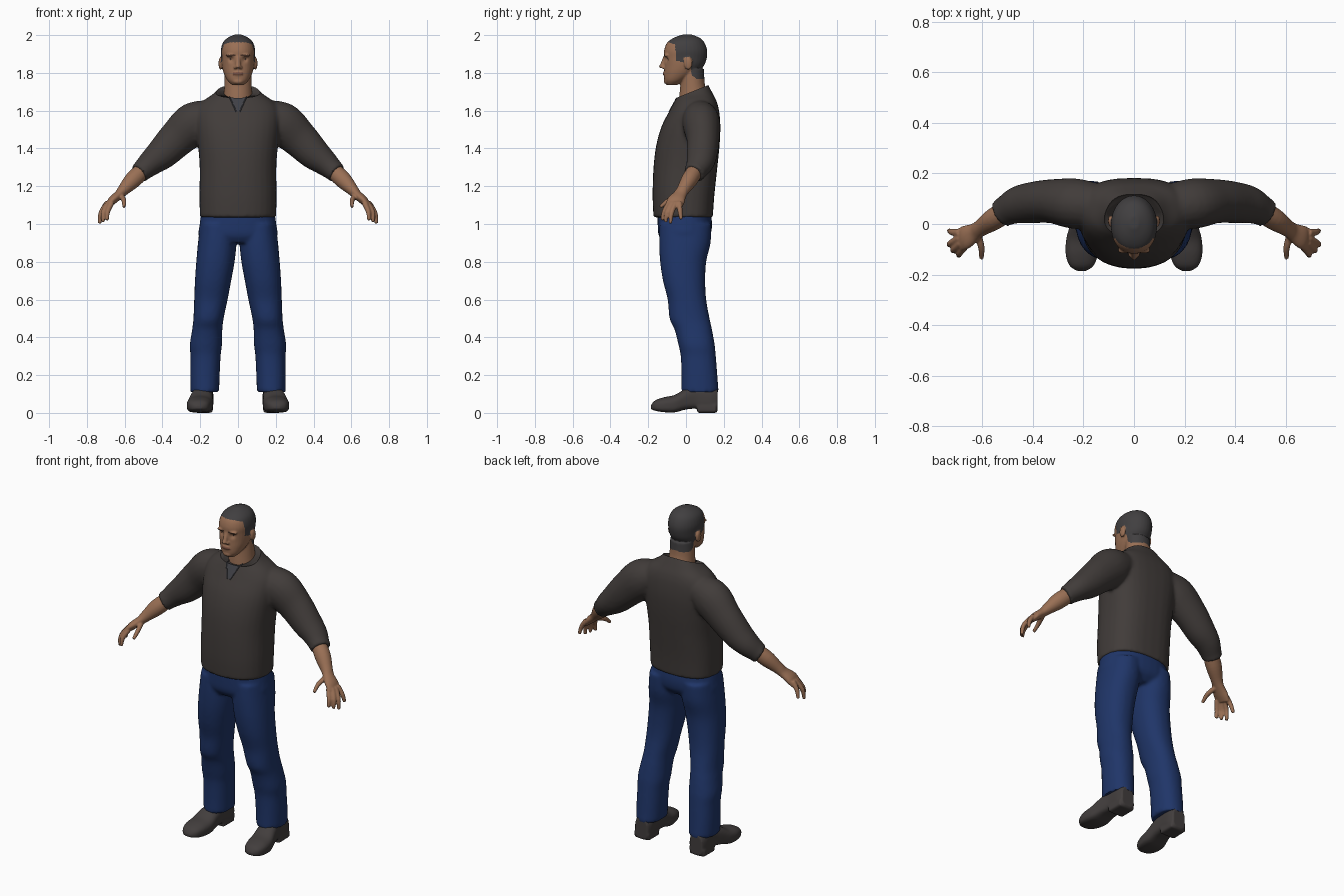
import bpy, bmesh, math
from mathutils import Vector, Matrix

if "Cube" in bpy.data.objects:
    bpy.data.objects.remove(bpy.data.objects["Cube"])


def material(name, *rgb):
    mat = bpy.data.materials.new(name)
    mat.use_nodes = True
    mat.diffuse_color = (*rgb, 1)
    mat.node_tree.nodes["Principled BSDF"].inputs["Base Color"].default_value = (*rgb, 1)
    return mat


skin = material("skin", .32, .16, .09)
lips = material("lips", .2, .085, .055)
hair = material("hair", .053, .05, .052)
brow = material("brow_brown", .07, .035, .022)
eye_dark = material("eye_dark", .06, .045, .04)
knit = material("shirt_charcoal", .053, .045, .042)
lining = material("shirt_lining", .05, .051, .06)
denim = material("denim_blue", .014, .036, .14)
leather = material("shoe_leather", .055, .048, .047)


def resample(rows, steps=5):
    """Smooth spline through rows of numbers."""
    padded = [rows[0], *rows, rows[-1]]
    out = []
    for a, b, c, d in zip(padded, padded[1:], padded[2:], padded[3:]):
        for step in range(steps):
            t = step / steps
            out.append([q + .5 * t * (r - p + t * (2 * p - 5 * q + 4 * r - s + t * (3 * (q - r) + s - p)))
                        for p, q, r, s in zip(a, b, c, d)])
    return out + [list(rows[-1])]


def skin_rings(bm, frames, low=1, high=1, count=32):
    """Closed loft through (centre, u, v) frames; low and high set the squareness."""
    rings = []
    for centre, u, v in frames:
        ring = []
        for k in range(count):
            angle = math.tau * k / count
            c, s = math.cos(angle), math.sin(angle)
            e = high if s > 0 else low
            ring.append(bm.verts.new(centre + u * math.copysign(abs(c) ** e, c)
                                     + v * math.copysign(abs(s) ** e, s)))
        rings.append(ring)
    for a, b in zip(rings, rings[1:]):
        for k in range(count):
            n = (k + 1) % count
            bm.faces.new((a[k], a[n], b[n], b[k]))
    bm.faces.new(rings[0][::-1])
    bm.faces.new(rings[-1])


def stack(bm, rows, along="z", low=1, high=1):
    """Loft of flat sections: position, x limits, then limits on the other axis."""
    frames = []
    for pos, x0, x1, a, b in resample(rows):
        mid, half = (a + b) / 2, (b - a) / 2
        centre = (mid, pos) if along == "z" else (pos, mid)
        axis = (0, half, 0) if along == "z" else (0, 0, half)
        frames.append((Vector(((x0 + x1) / 2, *centre)), Vector(((x1 - x0) / 2, 0, 0)), Vector(axis)))
    skin_rings(bm, frames, low, high)


def centred(rows):
    return [(z, -x, x, a, b) for z, x, a, b in rows]


def limb(bm, rows):
    """Loft along a path: x, y, z, thickness, width towards y."""
    rows = resample(rows)
    points = [Vector(r[:3]) for r in rows]
    frames = []
    for i, row in enumerate(rows):
        tangent = (points[min(i + 1, len(rows) - 1)] - points[max(i - 1, 0)]).normalized()
        up = tangent.cross(Vector((0, 1, 0))).normalized()
        frames.append((points[i], up * row[3], up.cross(tangent) * row[4]))
    skin_rings(bm, frames, count=20)


def blob(bm, centre, size):
    bmesh.ops.create_icosphere(bm, subdivisions=3, radius=1,
                               matrix=Matrix.Translation(centre) @ Matrix.Diagonal((*size, 1)))


def mirror(bm):
    copy = bmesh.ops.duplicate(bm, geom=bm.verts[:] + bm.edges[:] + bm.faces[:])["geom"]
    for v in copy:
        if isinstance(v, bmesh.types.BMVert):
            v.co.x *= -1


def finish(bm, name, mats, voxel=0, smooth=4):
    """Make the object, fusing its pieces into one skin when a voxel size is given."""
    bmesh.ops.recalc_face_normals(bm, faces=bm.faces)
    mesh = bpy.data.meshes.new(name)
    bm.to_mesh(mesh)
    bm.free()
    obj = bpy.data.objects.new(name, mesh)
    bpy.context.collection.objects.link(obj)
    if voxel:
        fuse = obj.modifiers.new("fuse", "REMESH")
        fuse.mode, fuse.voxel_size = "VOXEL", voxel
        relax = obj.modifiers.new("relax", "SMOOTH")
        relax.factor, relax.iterations = .5, smooth
        graph = bpy.context.evaluated_depsgraph_get()
        fused = bpy.data.meshes.new_from_object(obj.evaluated_get(graph))
        obj.modifiers.clear()
        obj.data = fused
    obj.data.materials.clear()
    for mat in mats:
        obj.data.materials.append(mat)
    shade(obj)
    return obj


def shade(obj):
    bpy.ops.object.select_all(action="DESELECT")
    obj.select_set(True)
    bpy.context.view_layer.objects.active = obj
    bpy.ops.object.shade_smooth_by_angle(angle=math.radians(50))


# Shirt: sleeves mirrored, then the trunk
bm = bmesh.new()
limb(bm, [(.13, .07, 1.58, .08, .085), (.23, .08, 1.535, .112, .1), (.32, .09, 1.455, .1, .088),
          (.4, .085, 1.375, .086, .082), (.46, .075, 1.325, .07, .074), (.508, .052, 1.282, .056, .06),
          (.525, .042, 1.268, .057, .06)])
mirror(bm)
stack(bm, centred([(1.035, .202, -.172, .142), (1.15, .204, -.177, .15), (1.3, .203, -.172, .166),
                   (1.42, .212, -.157, .178), (1.52, .222, -.128, .182), (1.6, .22, -.087, .175),
                   (1.65, .187, -.06, .162), (1.69, .13, -.04, .142), (1.75, .075, -.02, .11)]),
      low=.9, high=.75)
shirt = finish(bm, "shirt", [knit, lining], .01, 5)

# Neckline: slice the top off on a slope, sink the cap and colour the front notch
bm = bmesh.new()
bm.from_mesh(shirt.data)
cut = bmesh.ops.bisect_plane(bm, geom=bm.verts[:] + bm.edges[:] + bm.faces[:],
                             plane_co=(0, -.05, 1.668), plane_no=(0, -.4, 1), clear_outer=True)
rim = [e for e in cut["geom_cut"] if isinstance(e, bmesh.types.BMEdge)]
cap = bmesh.ops.holes_fill(bm, edges=rim)["faces"]
bmesh.ops.inset_region(bm, faces=cap, thickness=.008, depth=-.008)
for f in bm.faces:
    c = f.calc_center_median()
    if c.y < 0 and c.z > 1.6 and abs(c.x) < .012 + (c.z - 1.6) * .45:
        f.material_index = 1
bm.to_mesh(shirt.data)
bm.free()
shade(shirt)

# Seams along both edges of the notch
for side in (-1, 1):
    bm = bmesh.new()
    hits = []
    for k in range(9):
        z = 1.595 + k * .01
        ok, where, *rest = shirt.ray_cast((side * (.012 + (z - 1.6) * .45), -1, z), (0, 1, 0))
        if ok and where.y < 0:
            hits.append((*where, .003, .003))
    limb(bm, hits)
    finish(bm, "neck_seam", [lining])

# Jeans: legs mirrored, then the hips
bm = bmesh.new()
stack(bm, [(1, .01, .2, -.14, .135), (.9, .008, .212, -.142, .13), (.8, .018, .221, -.137, .107),
           (.7, .036, .228, -.122, .102), (.6, .055, .232, -.097, .107), (.5, .076, .236, -.087, .125),
           (.44, .083, .243, -.06, .138), (.36, .085, .255, -.04, .152), (.3, .092, .252, -.028, .158),
           (.2, .097, .253, -.024, .166), (.11, .1, .252, -.024, .173)], low=.9, high=.9)
mirror(bm)
stack(bm, centred([(1.08, .19, -.15, .128), (1, .203, -.15, .138), (.94, .207, -.145, .128),
                   (.9, .16, -.12, .09)]), low=.85, high=.85)
finish(bm, "jeans", [denim], .01)

# Shoes: upper, ankle and heel block
bm = bmesh.new()
stack(bm, [(-.186, .19, .225, .02, .04), (-.165, .16, .255, .012, .065), (-.12, .142, .27, .004, .082),
           (-.06, .133, .268, .003, .095), (0, .133, .252, .018, .13), (.06, .132, .238, .022, .15),
           (.13, .13, .235, .01, .15), (.168, .14, .225, .01, .13)], "y", low=.5, high=.85)
stack(bm, [(.06, .133, .237, 0, .05), (.16, .133, .235, 0, .05)], "y", low=.4, high=.4)
mirror(bm)
finish(bm, "shoes", [leather], .006, 3)

# Forearms and hands
bm = bmesh.new()
limb(bm, [(.48, .065, 1.305, .04, .04), (.55, .022, 1.24, .046, .044), (.605, -.015, 1.182, .032, .034),
          (.63, -.032, 1.155, .025, .036), (.665, -.052, 1.125, .023, .047), (.69, -.064, 1.095, .014, .045)])
fingers = [[(.67, -.09, 1.11), (.69, -.115, 1.065), (.693, -.126, 1.02)],
           [(.685, -.075, 1.11), (.713, -.1, 1.06), (.714, -.108, 1.01)],
           [(.69, -.055, 1.11), (.725, -.076, 1.06), (.732, -.083, 1.003)],
           [(.69, -.035, 1.115), (.72, -.032, 1.07), (.732, -.026, 1.025)],
           [(.62, -.035, 1.15), (.604, -.092, 1.125), (.604, -.136, 1.09)]]
for path in fingers:
    limb(bm, [(*p, r, r) for p, r in zip(path, (.015, .013, .009))])
mirror(bm)
finish(bm, "forearms_and_hands", [skin], .005, 3)

# Head: skull, neck and features fused together
bm = bmesh.new()
stack(bm, centred([(1.735, .03, -.1, -.05), (1.76, .056, -.114, 0), (1.8, .076, -.116, .06),
                   (1.84, .086, -.114, .096), (1.88, .089, -.116, .11), (1.92, .091, -.116, .112),
                   (1.96, .08, -.1, .098), (1.985, .056, -.066, .074), (2.003, .018, -.018, .03)]), low=.9)
stack(bm, centred([(1.6, .085, -.04, .12), (1.68, .076, -.035, .115), (1.74, .072, -.03, .1),
                   (1.82, .07, -.03, .095)]))
limb(bm, [(0, -.108, 1.89, .012, .009), (0, -.12, 1.86, .012, .01), (0, -.127, 1.832, .016, .014)])
blob(bm, (0, -.132, 1.833), (.011, .012, .01))
blob(bm, (0, -.113, 1.796), (.028, .011, .01))
blob(bm, (0, -.1, 1.755), (.03, .018, .016))
for side in (-1, 1):
    blob(bm, (side * .014, -.12, 1.829), (.01, .011, .008))
    blob(bm, (side * .036, -.104, 1.893), (.03, .014, .009))
    blob(bm, (side * .093, .012, 1.85), (.01, .022, .034))
head = finish(bm, "head", [skin, hair, brow, lips], .005, 3)

# Eye sockets, then hair, brows and lips by position
hairline = [(-.2, 1.965), (-.09, 1.962), (-.058, 1.95), (-.05, 1.865), (-.005, 1.852),
            (.02, 1.86), (.032, 1.785), (.06, 1.765), (.2, 1.785)]
for v in head.data.vertices:
    gap = (Vector((abs(v.co.x), v.co.y, v.co.z)) - Vector((.035, -.105, 1.872))).length
    v.co.y += .012 * math.exp(-(gap / .015) ** 2)
for f in head.data.polygons:
    x, y, z = abs(f.center.x), f.center.y, f.center.z
    for (y0, z0), (y1, z1) in zip(hairline, hairline[1:]):
        ear = x > .086 and abs(y - .012) < .024 and z < 1.884
        if y0 <= y < y1 and z > z0 + (z1 - z0) * (y - y0) / (y1 - y0) and not ear:
            f.material_index = 1
    if y < -.07 and .014 < x < .058 and abs(z - 1.894 + x * .04) < .005:
        f.material_index = 2
    if y < -.1 and x < .026 and abs(z - 1.796) < .007:
        f.material_index = 3

# Eyes
bm = bmesh.new()
for side in (-1, 1):
    blob(bm, (side * .035, -.086, 1.873), (.015, .012, .008))
finish(bm, "eyes", [eye_dark])
